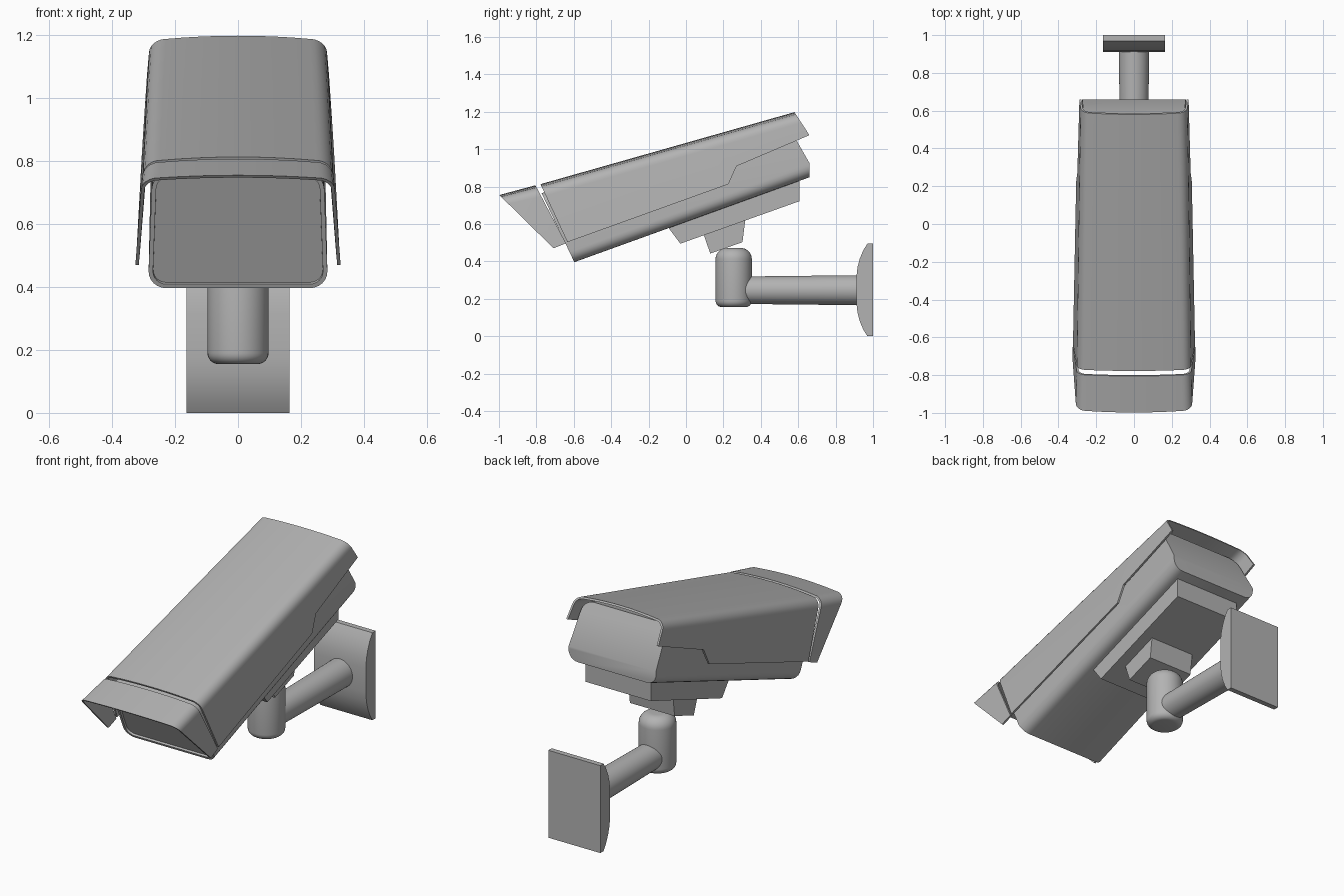
import bpy, bmesh, math
from mathutils import Vector

if "Cube" in bpy.data.objects:
    bpy.data.objects.remove(bpy.data.objects["Cube"], do_unlink=True)

grey = bpy.data.materials.new("painted_grey")
grey.use_nodes = True
COLOUR = (0.45, 0.45, 0.45, 1)
grey.diffuse_color = COLOUR
grey.node_tree.nodes["Principled BSDF"].inputs["Base Color"].default_value = COLOUR


def finish(name, bm, smooth=True):
    bmesh.ops.recalc_face_normals(bm, faces=bm.faces)
    me = bpy.data.meshes.new(name)
    bm.to_mesh(me)
    bm.free()
    me.materials.append(grey)
    ob = bpy.data.objects.new(name, me)
    bpy.context.collection.objects.link(ob)
    if smooth:
        bpy.ops.object.select_all(action='DESELECT')
        ob.select_set(True)
        bpy.context.view_layer.objects.active = ob
        bpy.ops.object.shade_smooth_by_angle(angle=math.radians(32))
    return ob


def loft(rings):
    """Skin closed rings and cap both ends."""
    bm = bmesh.new()
    rows = [[bm.verts.new(p) for p in ring] for ring in rings]
    n = len(rows[0])
    for a, b in zip(rows, rows[1:]):
        for i in range(n):
            j = (i + 1) % n
            bm.faces.new((a[i], a[j], b[j], b[i]))
    caps = [bm.faces.new(rows[0]), bm.faces.new(rows[-1])]
    return bm, caps


def corner(cx, cd, r, start, steps=6):
    """Quarter arc in (x, drop) space."""
    return [(cx + r * math.cos(start + math.pi / 2 * i / steps),
             cd + r * math.sin(start + math.pi / 2 * i / steps)) for i in range(steps + 1)]


def place(section, top, bottom):
    """Lay an (x, drop) section along the line from top to bottom in the yz plane."""
    t, b = Vector((0, *top)), Vector((0, *bottom))
    d = (b - t).normalized()
    return [t + d * drop + Vector((x, 0, 0)) for x, drop in section]


# Sheet-metal hood: arched top, rounded shoulders, flared sides
def arch(w_top, w_bot, length, inset=0.0, r=0.055):
    flat, bow = w_top - r, 0.012
    half = [(flat * i / 4, bow * (i / 4) ** 2 + inset) for i in range(4)]
    half += corner(flat, bow + r, r - inset, -math.pi / 2)
    half.append((w_bot - inset, length))
    return [(-x, d) for x, d in reversed(half[1:])] + half


def hood(name, stations, thick=0.011):
    rings = []
    for top, bottom, wt, wb in stations:
        length = math.dist(top, bottom)
        section = arch(wt, wb, length) + arch(wt, wb, length, thick)[::-1]
        rings.append(place(section, top, bottom))
    return finish(name, loft(rings)[0])


def roof(y):
    return (y, 0.813 + 0.2835 * (y + 0.778))


hood("sun_shield", [
    (roof(-0.778), (-0.634, 0.503), 0.303, 0.323),
    (roof(0.10), (0.227, 0.813), 0.291, 0.306),
    (roof(0.18), (0.27, 0.909), 0.290, 0.300),
    (roof(0.58), (0.66, 1.075), 0.283, 0.289)])
hood("front_visor", [
    ((-0.998, 0.755), (-0.708, 0.47), 0.308, 0.326),
    ((-0.805, 0.807), (-0.642, 0.497), 0.304, 0.324)])


# Housing: tapered rounded box, trimmed vertically at the rear
def box_ring(top, bottom, wt, wb, r=0.06):
    length = math.dist(top, bottom)
    pts = []
    for k, (sx, cd) in enumerate([(1, length - r), (-1, length - r), (-1, r), (1, r)]):
        pts += corner(sx * (wb - r), cd, r, k * math.pi / 2)
    pts = [(x * (wt + (wb - wt) * d / length) / wb, d) for x, d in pts]
    return place(pts, top, bottom)


bm, caps = loft([box_ring((-0.772, 0.765), (-0.597, 0.396), 0.272, 0.286),
                 box_ring((0.535, 1.145), (0.696, 0.863), 0.262, 0.277)])
cut = bmesh.ops.bisect_plane(bm, geom=bm.verts[:] + bm.edges[:] + bm.faces[:],
                             plane_co=(0, 0.66, 0), plane_no=(0, 1, 0), clear_outer=True)
bmesh.ops.holes_fill(bm, edges=[e for e in bm.edges if e.is_boundary])
bmesh.ops.recalc_face_normals(bm, faces=bm.faces)
# Recessed window in the front face
window = min(bm.faces, key=lambda f: f.calc_center_median().y)
bmesh.ops.inset_region(bm, faces=[window], thickness=0.014)
bmesh.ops.inset_region(bm, faces=[window], thickness=0.0005, depth=-0.012)
finish("housing", bm)


# Parts extruded across x from a side profile of (y, z) points
def slab(name, profile, half, smooth=False):
    bm, _ = loft([[(s * half, y, z) for y, z in profile] for s in (-1, 1)])
    return finish(name, bm, smooth)


slab("mount_rail", [(-0.10, 0.60), (-0.09, 0.575), (-0.03, 0.495), (0.607, 0.722),
                    (0.607, 0.85)], 0.205)
slab("mount_foot", [(0.085, 0.57), (0.13, 0.442), (0.302, 0.503), (0.318, 0.63)], 0.14)
rise = [(0.97, 0.0), (0.948, 0.035), (0.929, 0.08), (0.917, 0.125), (0.911, 0.18)]
plate = [(1.0, 0.0)] + rise + [(y, 0.495 - z) for y, z in reversed(rise)] + [(1.0, 0.495)]
slab("wall_plate", plate, 0.163, True)


# Round parts: stacked circles along an axis
def turned(name, profile, centre, horizontal=False, sides=40):
    rings = []
    for r, h in profile:
        ring = []
        for i in range(sides):
            a = 2 * math.pi * i / sides
            u, v = r * math.cos(a), r * math.sin(a)
            ring.append((u, h, centre + v) if horizontal else (u, centre + v, h))
        rings.append(ring)
    return finish(name, loft(rings)[0])


R = 0.097
bottom_round = [(R - 0.035 + 0.035 * math.sin(a), 0.19 - 0.035 * math.cos(a))
                for a in [math.pi / 2 * i / 6 for i in range(7)]]
top_round = [(R - 0.06 + 0.06 * math.cos(a), 0.412 + 0.06 * math.sin(a))
             for a in [math.pi / 2 * i / 8 for i in range(9)]]
turned("swivel_post", bottom_round + top_round, 0.255)
turned("wall_arm", [(0.073, 0.27), (0.08, 0.92)], 0.246, True)
